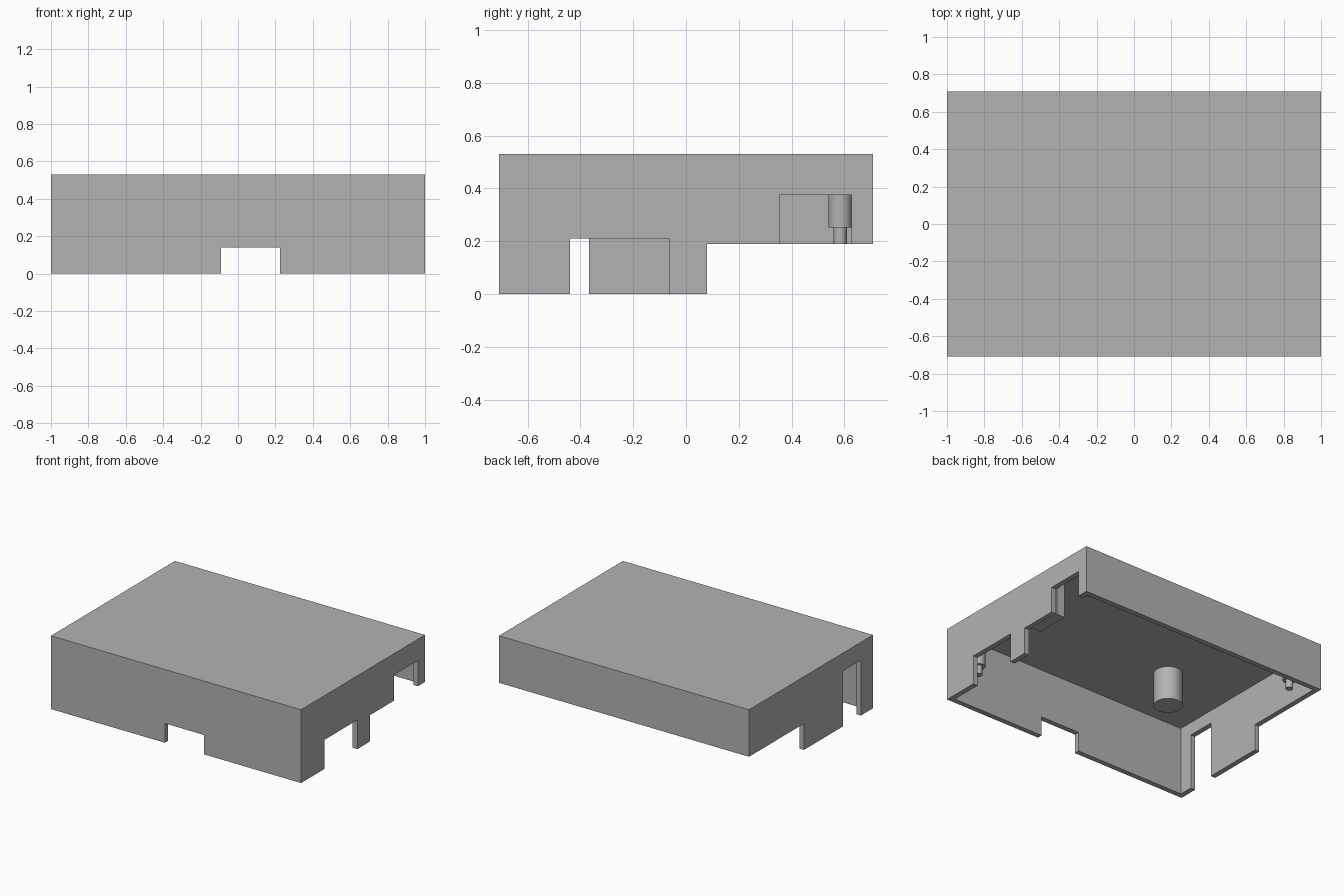
import bpy

if "Cube" in bpy.data.objects:
    bpy.data.objects.remove(bpy.data.objects["Cube"], do_unlink=True)

X, Y, TOP, WALL = 1.0, 0.708, 0.53, 0.037
CEILING = TOP - WALL
STEP_Z = 0.19          # raised rim at the back

grey = bpy.data.materials.new("plain_grey")
grey.use_nodes = True
grey.diffuse_color = (0.45, 0.45, 0.45, 1)
grey.node_tree.nodes["Principled BSDF"].inputs["Base Color"].default_value = (0.45, 0.45, 0.45, 1)


def box(name, x, y, z):
    """Box spanning the given (low, high) ranges."""
    spans = (x, y, z)
    bpy.ops.mesh.primitive_cube_add(size=1, location=[(a + b) / 2 for a, b in spans])
    ob = bpy.context.object
    ob.name = name
    ob.scale = [b - a for a, b in spans]
    bpy.ops.object.transform_apply(location=False, rotation=False, scale=True)
    ob.data.materials.append(grey)
    return ob


def cut(target, x, y, z):
    """Remove a box-shaped volume from the target."""
    cutter = box("cutter", x, y, z)
    cutter.hide_render = True
    mod = target.modifiers.new("cut", "BOOLEAN")
    mod.operation = "DIFFERENCE"
    mod.solver = "EXACT"
    mod.object = cutter
    bpy.context.view_layer.objects.active = target
    bpy.ops.object.modifier_apply(modifier=mod.name)
    bpy.data.objects.remove(cutter, do_unlink=True)


def post(name, x, y, radius, bottom, top):
    bpy.ops.mesh.primitive_cylinder_add(vertices=40, radius=radius, depth=top - bottom,
                                        location=(x, y, (top + bottom) / 2))
    ob = bpy.context.object
    ob.name = name
    ob.data.materials.append(grey)
    bpy.ops.object.shade_smooth_by_angle()


# Hollow cover, open underneath
cover = box("cover_shell", (-X, X), (-Y, Y), (0, TOP))
cut(cover, (-X + WALL, X - WALL), (-Y + WALL, Y - WALL), (-0.1, CEILING))

# Raised rim over the back part
cut(cover, (-1.2, 1.2), (0.08, 1), (-0.1, STEP_Z))

# Openings in the front wall, left wall (two) and right wall
cut(cover, (-0.09, 0.225), (-0.9, -0.6), (-0.1, 0.14))
cut(cover, (0.9, 1.2), (-0.44, -0.065), (-0.1, 0.21))
cut(cover, (0.9, 1.2), (0.355, 0.627), (-0.1, 0.375))
cut(cover, (-1.2, -0.9), (-0.57, -0.367), (-0.1, 0.40))

# Retaining block just inside the left wall
box("retaining_block", (0.89, 0.955), (0.11, 0.355), (STEP_Z, CEILING + 0.005))

# Central support and the two stepped locating pegs
post("support_post", -0.44, -0.177, 0.095, 0.253, CEILING + 0.005)
for label, side in (("front", 1), ("back", -1)):
    px, py = 0.835 * side, -0.584 * side
    post(label + "_peg_shoulder", px, py, 0.044, 0.252, CEILING + 0.005)
    post(label + "_peg_pin", px, py, 0.025, STEP_Z, 0.257)
